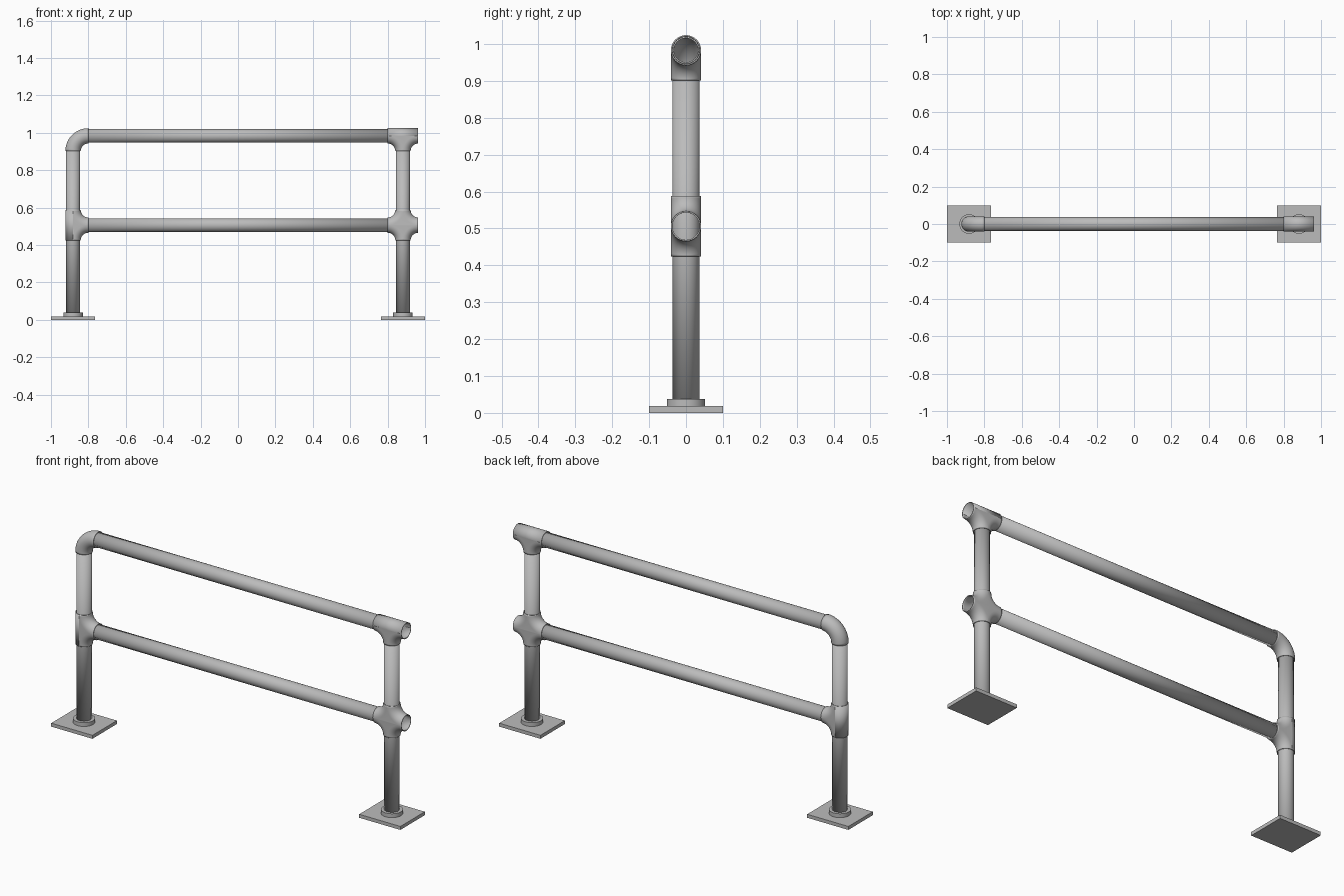
import bpy, bmesh
from math import pi, sin, cos, radians
from mathutils import Vector

if "Cube" in bpy.data.objects:
    bpy.data.objects.remove(bpy.data.objects["Cube"])

POST_X, TOP_Z, MID_Z = 0.882, 0.983, 0.506
PIPE_R, FIT_R, REACH = 0.0365, 0.041, 0.0815
WALL = 0.004
PLATE_H, COLLAR_H = 0.018, 0.038
SEG = 16

steel = bpy.data.materials.new("galvanised grey")
steel.use_nodes = True
GREY = (0.5, 0.5, 0.5, 1)
steel.diffuse_color = GREY
steel.node_tree.nodes["Principled BSDF"].inputs["Base Color"].default_value = GREY


def finish(name, bm, loc, wall=0):
    bmesh.ops.remove_doubles(bm, verts=bm.verts, dist=1e-5)
    bmesh.ops.recalc_face_normals(bm, faces=bm.faces)
    mesh = bpy.data.meshes.new(name)
    bm.to_mesh(mesh)
    bm.free()
    mesh.materials.append(steel)
    ob = bpy.data.objects.new(name, mesh)
    ob.location = loc
    bpy.context.collection.objects.link(ob)
    if wall:
        mod = ob.modifiers.new("wall", 'SOLIDIFY')
        mod.thickness, mod.offset = wall, -1
    bpy.ops.object.select_all(action='DESELECT')
    ob.select_set(True)
    bpy.context.view_layer.objects.active = ob
    bpy.ops.object.shade_smooth_by_angle(angle=radians(35))
    return ob


def cylinder(name, loc, radius, length, along_x=False, hollow=True):
    bm = bmesh.new()
    bmesh.ops.create_cone(bm, cap_ends=not hollow, segments=2 * SEG,
                          radius1=radius, radius2=radius, depth=length)
    ob = finish(name, bm, loc, WALL if hollow else 0)
    if along_x:
        ob.rotation_euler.y = pi / 2


def sweep(bm, path, start, end):
    """Sweep a circular section along (point, outward direction) pairs."""
    rows = []
    for p, n in path:
        row = []
        for i in range(SEG + 1):
            t = start + (end - start) * i / SEG
            row.append(bm.verts.new(p + FIT_R * (n * cos(t) + Vector((0, sin(t), 0)))))
        rows.append(row)
    for a, b in zip(rows, rows[1:]):
        for i in range(SEG):
            bm.faces.new((a[i], a[i + 1], b[i + 1], b[i]))


def arc(sx, sz):
    """Quarter bend around the corner (sx, sz), from the vertical arm to the horizontal."""
    corner = Vector((sx, 0, sz)) * REACH
    path = []
    for i in range(SEG + 1):
        a = pi / 2 * i / SEG
        n = Vector((sx * cos(a), 0, sz * sin(a)))
        path.append((corner - n * REACH, n))
    return path


def straight(n):
    """Plain back of a tee, facing direction n."""
    along = Vector((n.z, 0, -n.x)) * REACH
    return [(along * s, n) for s in (-1, 1)]


def branch_fitting(name, loc, paths):
    """Hollow junction: half-round webs around the edge, flat cheeks between them."""
    bm = bmesh.new()
    for path in paths:
        sweep(bm, path, -pi / 2, pi / 2)
    for side in (-1, 1):
        outline = []
        for path in paths:
            for p, n in path:
                if not outline or (p - outline[-1]).length > 1e-5:
                    outline.append(p)
        if (outline[0] - outline[-1]).length < 1e-5:
            outline.pop()
        bm.faces.new([bm.verts.new(p + Vector((0, side * FIT_R, 0))) for p in outline])
    finish(name, bm, loc, WALL)


# Base plates, collars and posts
for side, x in (("right", -POST_X), ("left", POST_X)):
    bm = bmesh.new()
    bmesh.ops.create_cube(bm, size=1)
    bmesh.ops.scale(bm, verts=bm.verts, vec=(0.236, 0.2, PLATE_H))
    finish(side + "_base_plate", bm, (x, 0, PLATE_H / 2))
    cylinder(side + "_base_collar", (x, 0, COLLAR_H / 2), 0.052, COLLAR_H, hollow=False)
    height = TOP_Z - REACH + 0.005 - PLATE_H
    cylinder(side + "_post", (x, 0, PLATE_H + height / 2), PIPE_R, height)

# Rails
for name, z in (("top_rail", TOP_Z), ("middle_rail", MID_Z)):
    cylinder(name, (0, 0, z), PIPE_R, 2 * (POST_X - REACH + 0.005), along_x=True)

# Elbow at the top of the right post
bm = bmesh.new()
bend = arc(1, -1)
sweep(bm, bend, 0, pi)
sweep(bm, bend, pi, 2 * pi)
finish("top_elbow", bm, (-POST_X, 0, TOP_Z), WALL)

# Tees and cross, with outlines listed as a closed loop
branch_fitting("middle_tee", (-POST_X, 0, MID_Z),
               [straight(Vector((-1, 0, 0))), arc(1, 1), arc(1, -1)[::-1]])
branch_fitting("top_tee", (POST_X, 0, TOP_Z),
               [straight(Vector((0, 0, 1))), arc(1, -1)[::-1], arc(-1, -1)])
branch_fitting("middle_cross", (POST_X, 0, MID_Z),
               [arc(1, 1), arc(1, -1)[::-1], arc(-1, -1), arc(-1, 1)[::-1]])
